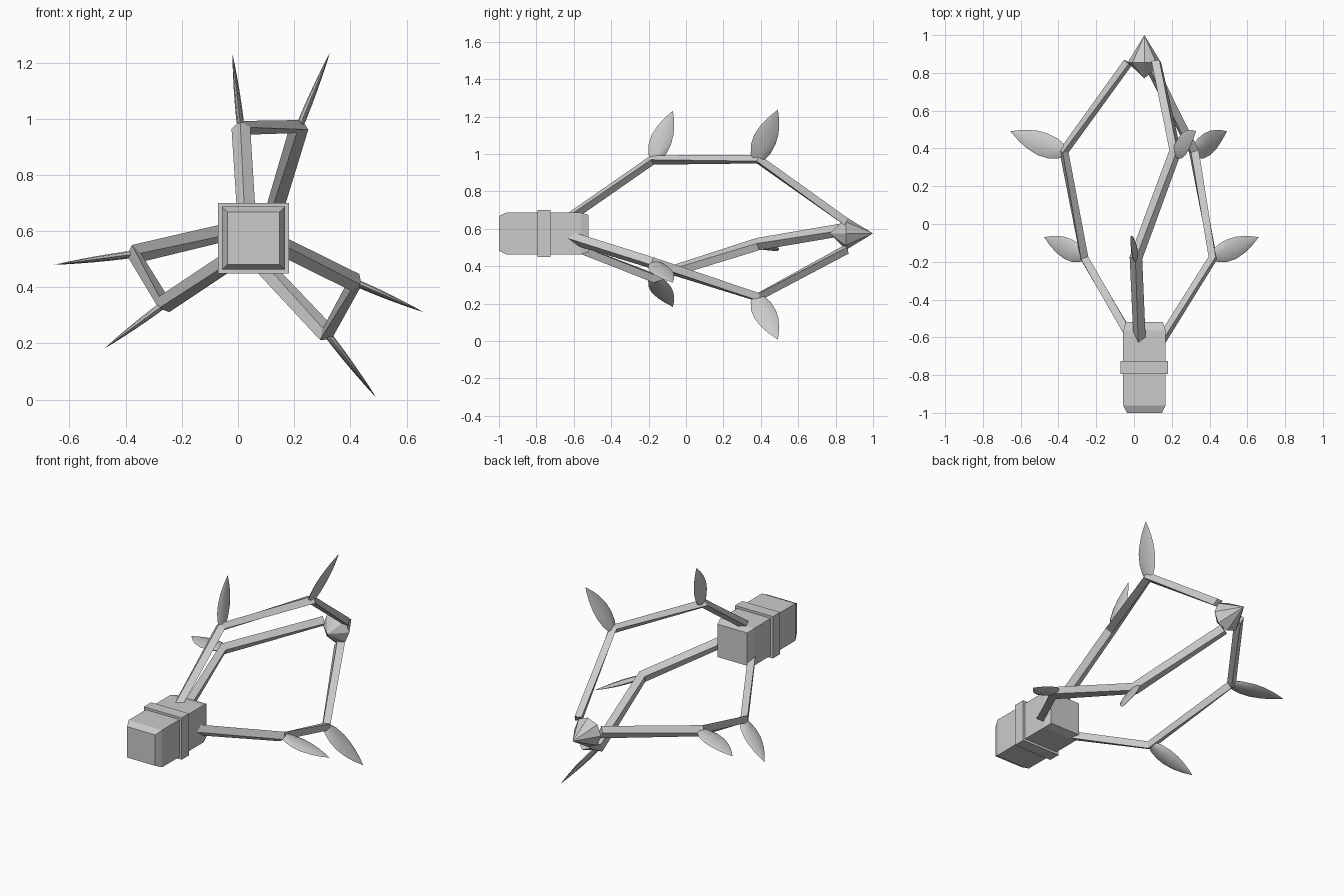
import bpy, bmesh
from math import cos, sin, radians, pi
from mathutils import Vector

cube = bpy.data.objects.get("Cube")
if cube:
    bpy.data.objects.remove(cube, do_unlink=True)

AXIS = Vector((0.055, 0, 0.575))  # all parts turn around this line along y

grey = bpy.data.materials.new("light grey")
grey.use_nodes = True
grey.diffuse_color = (0.6, 0.6, 0.6, 1)
grey.node_tree.nodes["Principled BSDF"].inputs["Base Color"].default_value = (0.6, 0.6, 0.6, 1)


def radial(a):
    return Vector((cos(a), 0, sin(a)))


def tangential(a):
    return Vector((-sin(a), 0, cos(a)))


def loft(name, rings, smooth=False):
    """Skin a list of equal rings of points and close both ends."""
    bm = bmesh.new()
    rows = [[bm.verts.new(p) for p in ring] for ring in rings]
    n = len(rows[0])
    for a, b in zip(rows, rows[1:]):
        for i in range(n):
            j = (i + 1) % n
            bm.faces.new((a[i], a[j], b[j], b[i]))
    bm.faces.new(rows[0])
    bm.faces.new(rows[-1])
    bmesh.ops.remove_doubles(bm, verts=bm.verts[:], dist=0.0001)
    bmesh.ops.recalc_face_normals(bm, faces=bm.faces[:])
    mesh = bpy.data.meshes.new(name)
    bm.to_mesh(mesh)
    bm.free()
    mesh.materials.append(grey)
    obj = bpy.data.objects.new(name, mesh)
    bpy.context.collection.objects.link(obj)
    if smooth:
        bpy.ops.object.select_all(action='DESELECT')
        obj.select_set(True)
        bpy.context.view_layer.objects.active = obj
        bpy.ops.object.shade_smooth_by_angle(angle=radians(50))
    return obj


def turned(name, profile, sides, start=0.0):
    """Profile of (y, radius) swept around the axis."""
    return loft(name, [[AXIS + Vector((0, y, 0)) + r * radial(start + 2 * pi * i / sides)
                        for i in range(sides)] for y, r in profile])


def arm(name, path):
    """Bent bar with a diamond section; path holds (angle, radius, y)."""
    pts = [AXIS + r * radial(a) + Vector((0, y, 0)) for a, r, y in path]
    rings = []
    for i, p in enumerate(pts):
        d = Vector()
        if i > 0:
            d += (p - pts[i - 1]).normalized()
        if i < len(pts) - 1:
            d += (pts[i + 1] - p).normalized()
        d.normalize()
        out = d.cross(tangential(path[i][0])).normalized()
        side = out.cross(d)
        rings.append([p + 0.034 * side, p + 0.026 * out, p - 0.034 * side, p - 0.026 * out])
    loft(name, rings)


# Leaf rows: height, y of the front edge, y of the back edge, half thickness
LEAF = [(-0.01, -0.01, 0.04, 0.012), (0.03, -0.022, 0.075, 0.013), (0.08, -0.02, 0.1, 0.012),
        (0.13, -0.004, 0.113, 0.01), (0.18, 0.028, 0.117, 0.007), (0.22, 0.064, 0.115, 0.004),
        (0.26, 0.11, 0.11, 0)]


def leaf(name, a, r, y, scale):
    rings = []
    for h, y0, y1, thick in LEAF:
        mid = AXIS + (r + h * scale) * radial(a) + Vector((0, y + scale * (y0 + y1) / 2, 0))
        half = scale * (y1 - y0) / 2
        rings.append([mid + Vector((0, half * cos(k * pi / 4), 0))
                      + thick * sin(k * pi / 4) * tangential(a) for k in range(8)])
    loft(name, rings, smooth=True)


# Square handle block and its collar
D = 2 ** 0.5
turned("handle_block", [(-1, 0.093 * D), (-0.96, 0.112 * D), (-0.565, 0.112 * D), (-0.52, 0.099 * D)],
       4, pi / 4)
turned("handle_collar", [(-0.795, 0.126 * D), (-0.725, 0.126 * D)], 4, pi / 4)

# Pointed tip
turned("tip_spike", [(0.77, 0), (0.855, 0.088), (1, 0)], 8)

# Three bent arms, each with a leaf on both elbows
for label, turn in (("upper", 0), ("left", -120), ("right", 120)):
    front, back = radians(96.5 + turn), radians(67.6 + turn)
    arm(label + "_arm", [(radians(110 + turn), 0.07, -0.65), (front, 0.395, -0.18),
                         (back, 0.43, 0.385), (radians(45 + turn), 0.09, 0.855)])
    leaf(label + "_front_leaf", front, 0.4, -0.18, 1.0)
    leaf(label + "_back_leaf", back, 0.43, 0.37, 1.1)
